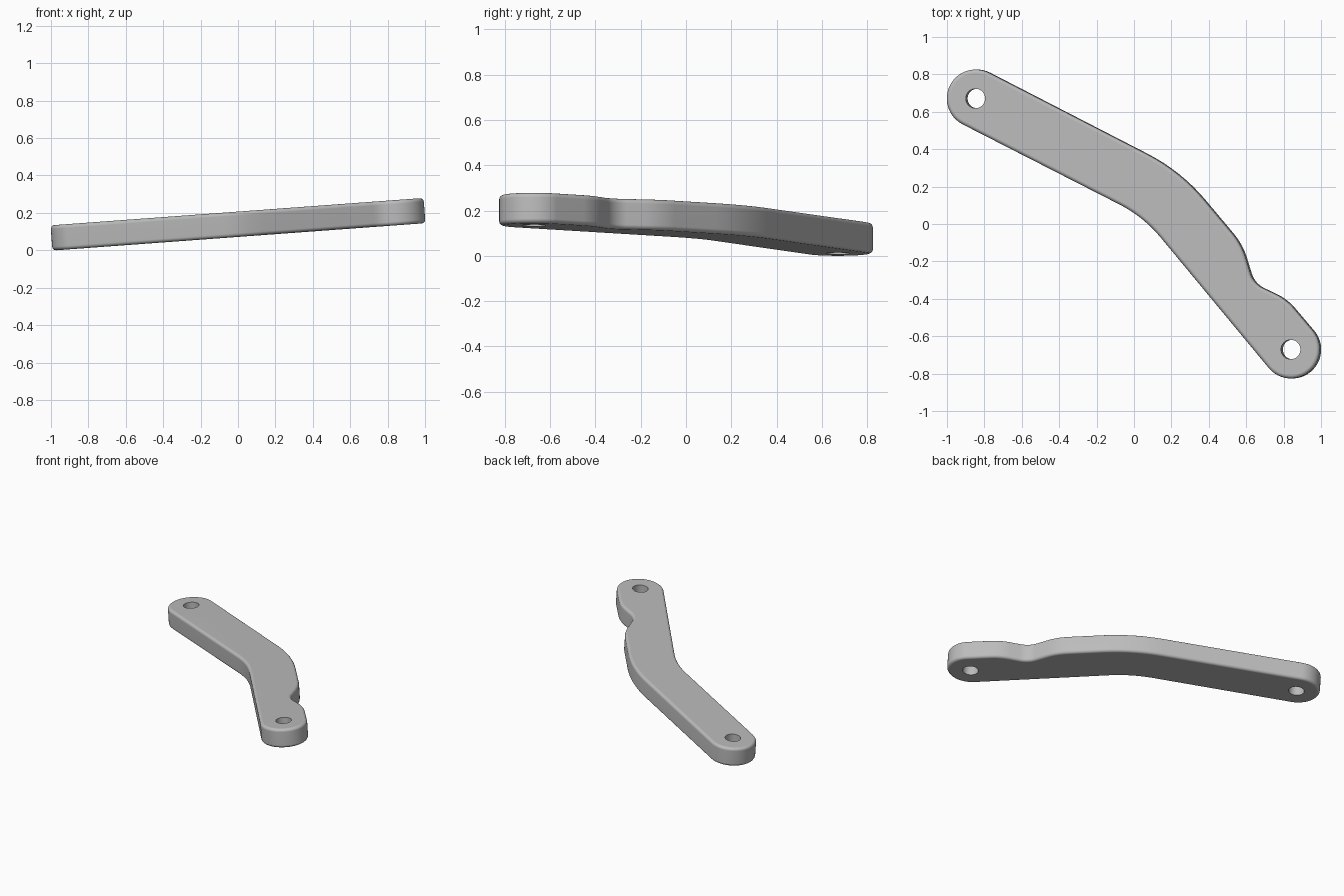
import bpy
import bmesh
from math import atan2, cos, sin, tan, pi, radians
from mathutils import Vector, Matrix

THICK = 0.135
END_R = 0.155
HOLE_R = 0.052
TILT = radians(4.2)
LEFT = Vector((-0.845, 0.675))
RIGHT = Vector((0.845, -0.667))

cube = bpy.data.objects.get("Cube")
if cube:
    bpy.data.objects.remove(cube, do_unlink=True)

metal = bpy.data.materials.new("grey_metal")
metal.use_nodes = True
grey = (0.5, 0.5, 0.5, 1)
metal.diffuse_color = grey
metal.node_tree.nodes["Principled BSDF"].inputs["Base Color"].default_value = grey


def arc(center, radius, start, sweep, steps):
    return [center + radius * Vector((cos(a), sin(a)))
            for a in (start + sweep * i / steps for i in range(steps + 1))]


def fillet(prev, corner, nxt, radius, steps=8):
    """Round one corner of the outline with a tangent arc."""
    u, v = (prev - corner).normalized(), (nxt - corner).normalized()
    half = u.angle(v) / 2
    center = corner + (u + v).normalized() * radius / sin(half)
    a = corner + u * radius / tan(half) - center
    b = corner + v * radius / tan(half) - center
    start = atan2(a.y, a.x)
    sweep = (atan2(b.y, b.x) - start + pi) % (2 * pi) - pi
    return arc(center, radius, start, sweep, steps)


def make_object(name, bm):
    mesh = bpy.data.meshes.new(name)
    bmesh.ops.recalc_face_normals(bm, faces=bm.faces)
    bm.to_mesh(mesh)
    bm.free()
    obj = bpy.data.objects.new(name, mesh)
    bpy.context.collection.objects.link(obj)
    mesh.materials.append(metal)
    return obj


# Outline: two round ends joined by a bent arm with a notch on its outer edge
left_end = arc(LEFT, END_R, radians(243), -pi, 24)
right_end = arc(RIGHT, END_R, radians(39.8), -pi, 24)
outer = [(Vector((0.25, 0.287)), 1.0), (Vector((0.58, -0.105)), 0.38),
         (Vector((0.645, -0.315)), 0.13), (Vector((0.82, -0.398)), 0.3)]
inner = [(Vector((0.054, 0.043)), 0.7)]


def rounded_run(first, corners, last):
    pts = [first] + [c for c, r in corners] + [last]
    run = []
    for i, (c, r) in enumerate(corners):
        run += fillet(pts[i], c, pts[i + 2], r)
    return run


outline = (left_end + rounded_run(left_end[-1], outer, right_end[0])
           + right_end + rounded_run(right_end[-1], inner, left_end[0]))

# Solid arm with softened rims
bm = bmesh.new()
base = bm.faces.new([bm.verts.new((p.x, p.y, -THICK / 2)) for p in outline])
extruded = bmesh.ops.extrude_face_region(bm, geom=[base])["geom"]
bmesh.ops.translate(bm, vec=(0, 0, THICK),
                    verts=[g for g in extruded if isinstance(g, bmesh.types.BMVert)])
arm = make_object("bent_lever_arm", bm)
bevel = arm.modifiers.new("soft_rims", "BEVEL")
bevel.width = 0.02
bevel.segments = 4
bevel.limit_method = "ANGLE"
bevel.angle_limit = radians(45)
bevel.use_clamp_overlap = False

# Pivot hole through each end
bm = bmesh.new()
for c in (LEFT, RIGHT):
    bmesh.ops.create_cone(bm, cap_ends=True, segments=32, radius1=HOLE_R, radius2=HOLE_R,
                          depth=1, matrix=Matrix.Translation((c.x, c.y, 0)))
cutter = make_object("hole_cutter", bm)
cutter.hide_render = True
cut = arm.modifiers.new("pivot_holes", "BOOLEAN")
cut.object = cutter
cut.solver = "EXACT"

# Bake the modifiers, then tilt the arm and rest it on the ground
bpy.context.view_layer.update()
final = bpy.data.meshes.new_from_object(arm.evaluated_get(bpy.context.evaluated_depsgraph_get()))
arm.modifiers.clear()
arm.data = final
bpy.data.objects.remove(cutter, do_unlink=True)
final.transform(Matrix.Rotation(-TILT, 4, "Y"))
lo = [min(v.co[i] for v in final.vertices) for i in range(3)]
hi = [max(v.co[i] for v in final.vertices) for i in range(3)]
final.transform(Matrix.Translation((-(lo[0] + hi[0]) / 2, -(lo[1] + hi[1]) / 2, -lo[2])))

# Smooth shading with crisp hole edges and flat large faces
bpy.ops.object.select_all(action="DESELECT")
arm.select_set(True)
bpy.context.view_layer.objects.active = arm
bpy.ops.object.shade_smooth_by_angle(angle=radians(35))
weighted = arm.modifiers.new("flat_face_normals", "WEIGHTED_NORMAL")
weighted.keep_sharp = True
